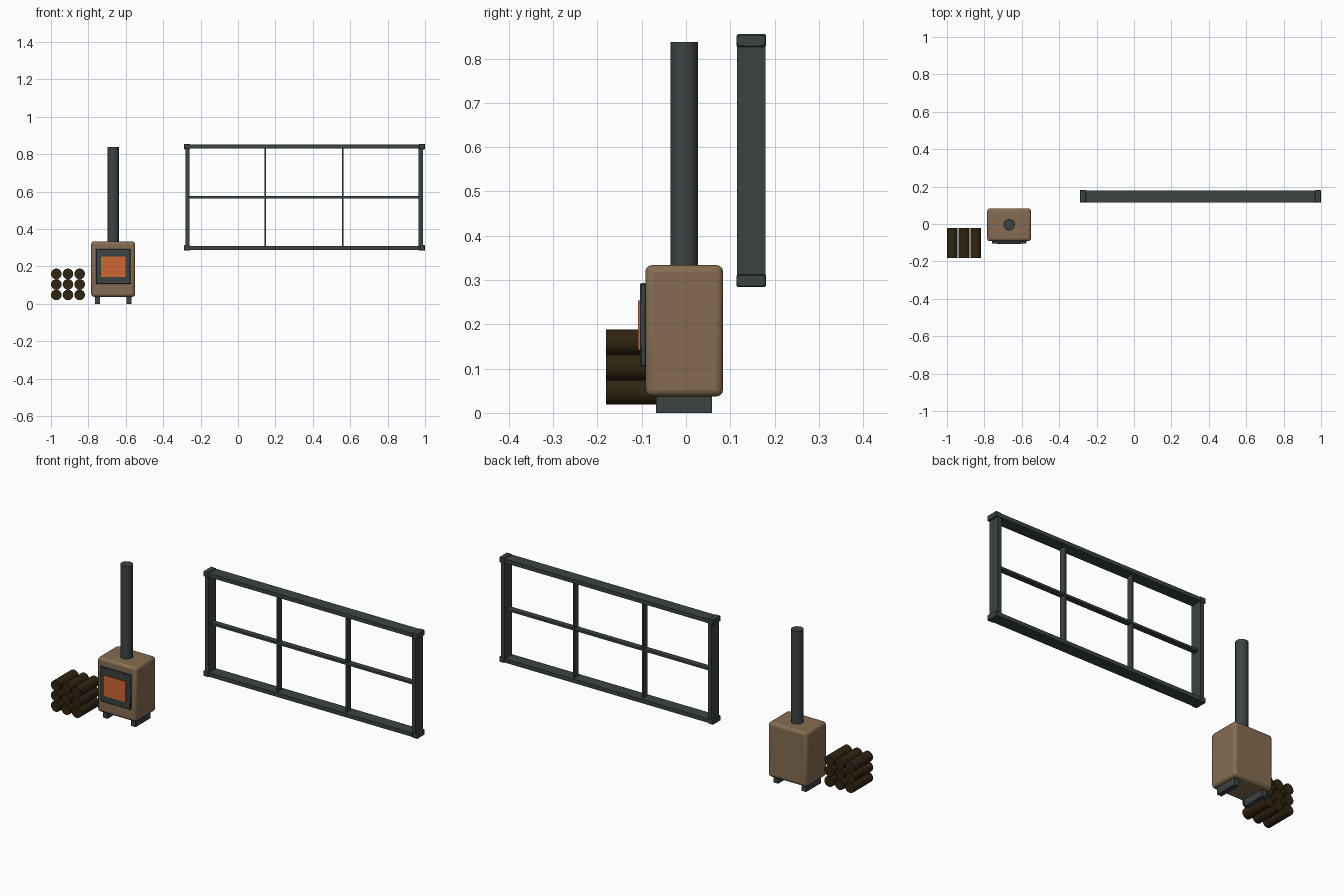
import bpy, math

if "Cube" in bpy.data.objects:
    bpy.data.objects.remove(bpy.data.objects["Cube"])


def mat(name, rgb):
    m = bpy.data.materials.new(name)
    m.diffuse_color = (*rgb, 1)
    m.use_nodes = True
    m.node_tree.nodes["Principled BSDF"].inputs["Base Color"].default_value = m.diffuse_color
    return m


STEEL = mat("dark_steel", (0.045, 0.055, 0.056))
BROWN = mat("brown_enamel", (0.235, 0.152, 0.083))
EMBER = mat("ember_orange", (0.62, 0.135, 0.036))
BARK = mat("dark_bark", (0.03, 0.018, 0.006))


def smooth(o):
    bpy.ops.object.select_all(action='DESELECT')
    o.select_set(True)
    bpy.context.view_layer.objects.active = o
    bpy.ops.object.shade_smooth_by_angle(angle=math.radians(40))


def box(name, x, y, z, m, bevel=0, segments=1):
    """Box from (min, max) ranges on each axis."""
    bpy.ops.mesh.primitive_cube_add(size=1)
    o = bpy.context.object
    o.name = name
    rs = (x, y, z)
    c = [(a + b) / 2 for a, b in rs]
    s = [b - a for a, b in rs]
    for v in o.data.vertices:
        v.co = [v.co[i] * s[i] for i in range(3)]
    o.location = c
    o.data.materials.append(m)
    if bevel:
        b = o.modifiers.new("bevel", 'BEVEL')
        b.width, b.segments = bevel, segments
        smooth(o)
    return o


def rod(name, r, length, loc, m, sides, rot=(0, 0, 0)):
    bpy.ops.mesh.primitive_cylinder_add(vertices=sides, radius=r, depth=length,
                                        location=loc, rotation=rot)
    o = bpy.context.object
    o.name = name
    o.data.materials.append(m)
    smooth(o)
    return o


# stove
box("stove_body", (-0.785, -0.55), (-0.092, 0.084), (0.037, 0.334), BROWN, 0.016, 3)
for side, x0 in (("left", -0.765), ("right", -0.596)):
    box(f"stove_leg_{side}", (x0, x0 + 0.027), (-0.068, 0.059), (0, 0.045), STEEL)
box("stove_door", (-0.76, -0.575), (-0.104, -0.09), (0.105, 0.293), STEEL, 0.003)
box("fire_glass", (-0.732, -0.602), (-0.108, -0.103), (0.142, 0.254), EMBER)
rod("flue_pipe", 0.0315, 0.518, (-0.667, -0.004, 0.579), STEEL, 16)

# stacked firewood
for i in range(3):
    for j in range(3):
        rod(f"log_{i}_{j}", 0.0285, 0.159,
            (-0.9715 + 0.0625 * i, -0.1015, 0.0475 + 0.0562 * j),
            BARK, 16, (math.pi / 2, 0, 0))

# window frame: rails, stiles and corner blocks
Y = (0.1155, 0.1795)
for name, z in (("bottom", 0.2985), ("top", 0.8405)):
    box(f"{name}_rail", (-0.275, 0.985), Y, (z - 0.0105, z + 0.0105), STEEL)
    for side, x in (("left", -0.2735), ("right", 0.9835)):
        box(f"{name}_{side}_corner", (x - 0.0165, x + 0.0165), (0.114, 0.181),
            (z - 0.0145, z + 0.0145), STEEL, 0.003)
for side, x in (("left", -0.2695), ("right", 0.977)):
    box(f"{side}_stile", (x - 0.011, x + 0.011), Y, (0.30, 0.84), STEEL)

# glazing bars
for i, x in enumerate((0.145, 0.56)):
    box(f"vertical_bar_{i}", (x - 0.0045, x + 0.0045), (0.13, 0.165), (0.30, 0.84), STEEL)
box("horizontal_bar", (-0.27, 0.98), (0.132, 0.163), (0.564, 0.576), STEEL)
